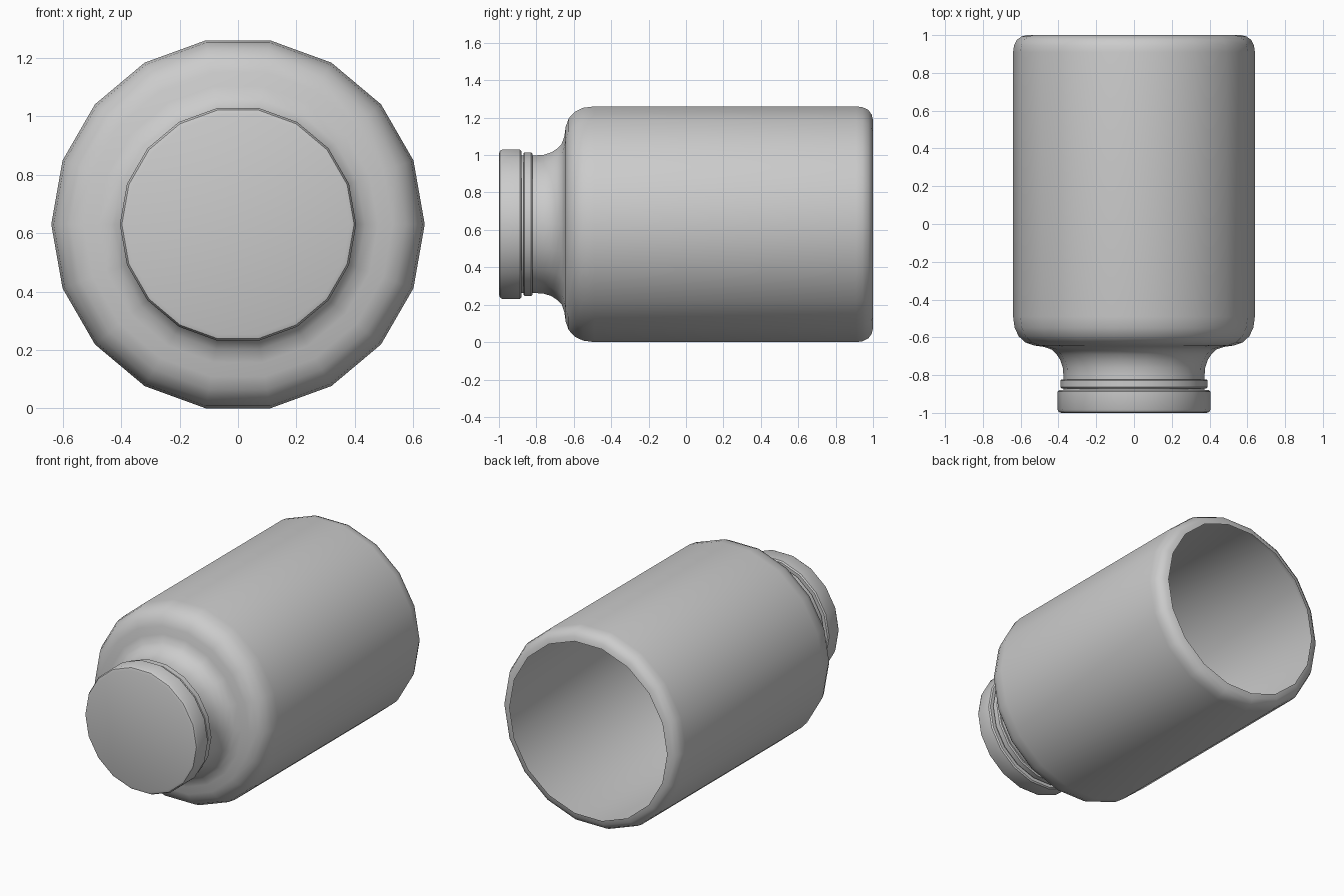
import bpy, bmesh
from math import cos, sin, pi, radians

if "Cube" in bpy.data.objects:
    bpy.data.objects.remove(bpy.data.objects["Cube"])

SIDES = 18
AXIS_Z = 0.64 * sin(radians(80))  # flat of the 18-gon rests on the ground


def lathe(name, profile, cap_start=False):
    """Spin (radius, y) points around a horizontal axis along y."""
    bm = bmesh.new()
    rings = []
    for r, y in profile:
        rings.append([bm.verts.new((r * cos(2 * pi * i / SIDES), y,
                                    AXIS_Z + r * sin(2 * pi * i / SIDES)))
                      for i in range(SIDES)])
    for a, b in zip(rings, rings[1:]):
        for i in range(SIDES):
            j = (i + 1) % SIDES
            bm.faces.new((a[i], a[j], b[j], b[i])).normal_update()
    if cap_start:
        bm.faces.new(rings[0][::-1])
    # outward direction: the first profile step runs outward or backward
    bmesh.ops.reverse_faces(bm, faces=bm.faces[:])
    mesh = bpy.data.meshes.new(name)
    bm.to_mesh(mesh)
    bm.free()
    obj = bpy.data.objects.new(name, mesh)
    bpy.context.collection.objects.link(obj)
    bpy.ops.object.select_all(action='DESELECT')
    obj.select_set(True)
    bpy.context.view_layer.objects.active = obj
    bpy.ops.object.shade_smooth_by_angle(angle=radians(35))
    return obj


# Closed lid with small bevels
lathe("lid", [(0.383, -1.0), (0.398, -0.995), (0.405, -0.982), (0.405, -0.888),
              (0.398, -0.88), (0.374, -0.88)], cap_start=True)

# Seal ring under the lid
lathe("seal_ring", [(0.374, -0.87), (0.383, -0.87), (0.39, -0.863),
                    (0.39, -0.829), (0.383, -0.822), (0.374, -0.822)])

# Bottle: neck, shoulder, straight wall and rounded open base
lathe("bottle", [(0.374, -0.89), (0.374, -0.80), (0.377, -0.76), (0.39, -0.72),
                 (0.41, -0.69), (0.435, -0.665), (0.48, -0.65), (0.53, -0.643),
                 (0.575, -0.627), (0.61, -0.595), (0.632, -0.55), (0.64, -0.49),
                 (0.64, 0.91), (0.635, 0.945), (0.62, 0.975), (0.595, 0.993),
                 (0.565, 1.0)])
